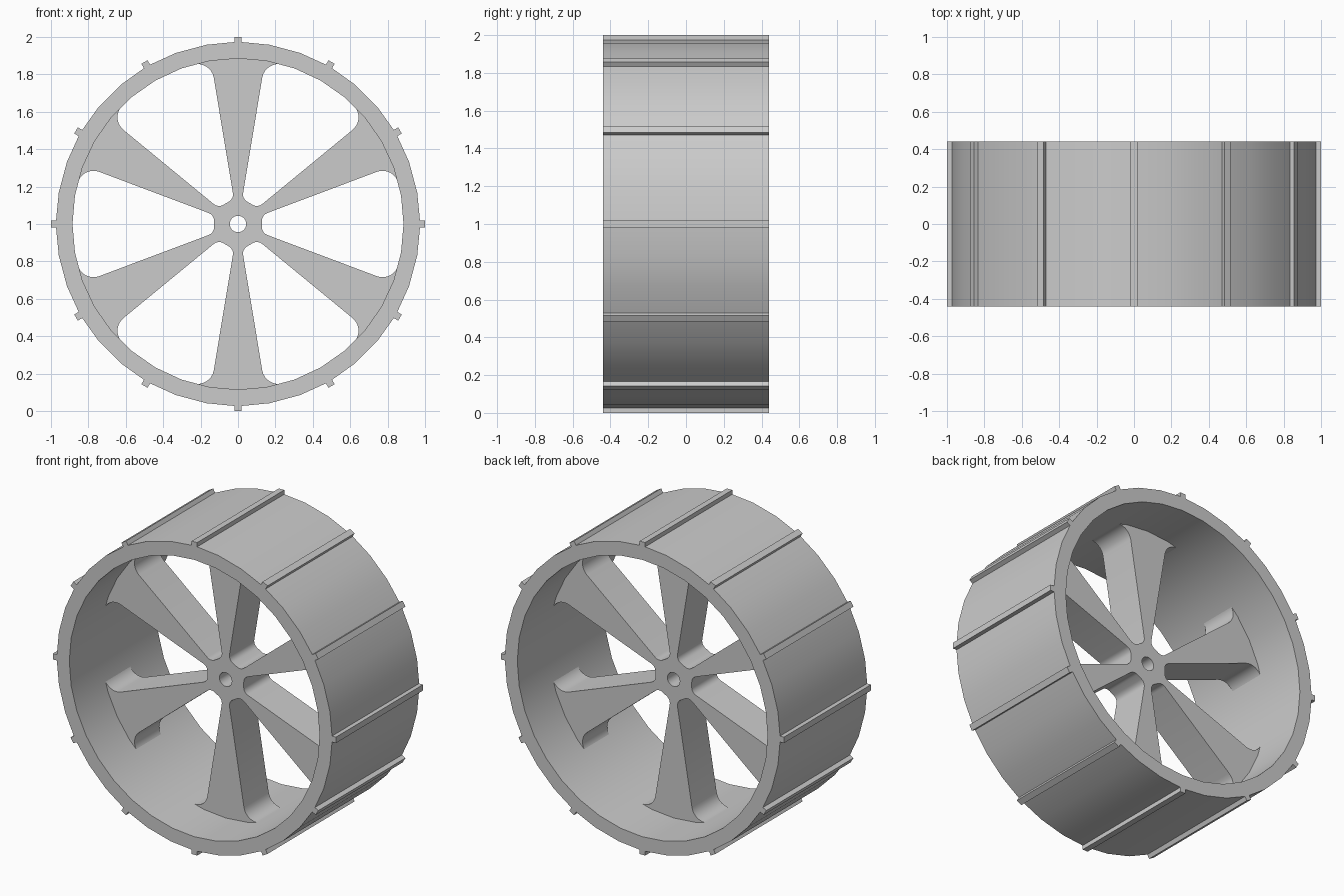
import bpy, bmesh
from math import sin, cos, tan, asin, sqrt, radians, pi
from mathutils import Vector, Matrix

cube = bpy.data.objects.get("Cube")
if cube:
    bpy.data.objects.remove(cube, do_unlink=True)

RIM_OUT, RIM_IN, RIM_HALF = 0.973, 0.885, 0.44
WEB_HALF, BORE = 0.125, 0.044

grey = bpy.data.materials.new("wheel grey")
grey.use_nodes = True
grey.diffuse_color = (0.6, 0.6, 0.6, 1)
grey.node_tree.nodes["Principled BSDF"].inputs["Base Color"].default_value = (0.6, 0.6, 0.6, 1)


def polar(r, a):
    return Vector((r * cos(a), r * sin(a)))


def circle(r, n):
    return [polar(r, 2 * pi * i / n) for i in range(n)]


def arc(centre, r, start, end, n):
    return [centre + polar(r, start + (end - start) * i / n) for i in range(n + 1)]


def turned(points, a):
    rot = Matrix.Rotation(a, 2)
    return [rot @ p for p in points]


def plate(name, loops, half):
    """Fill the outline (with holes), extrude it along y and make it a mesh."""
    curve = bpy.data.curves.new(name, "CURVE")
    curve.dimensions = "2D"
    curve.fill_mode = "BOTH"
    curve.extrude = half
    for loop in loops:
        spline = curve.splines.new("POLY")
        spline.points.add(len(loop) - 1)
        for point, co in zip(spline.points, loop):
            point.co = (co.x, co.y, 0, 1)
        spline.use_cyclic_u = True
    temp = bpy.data.objects.new(name + " outline", curve)
    bpy.context.collection.objects.link(temp)
    mesh = bpy.data.meshes.new_from_object(temp.evaluated_get(bpy.context.evaluated_depsgraph_get()))
    bpy.data.objects.remove(temp, do_unlink=True)

    bm = bmesh.new()
    bm.from_mesh(mesh)
    bmesh.ops.remove_doubles(bm, verts=bm.verts, dist=0.0001)
    bmesh.ops.recalc_face_normals(bm, faces=bm.faces)
    bm.transform(Matrix.Translation((0, 0, 1)) @ Matrix.Rotation(pi / 2, 4, "X"))
    bm.to_mesh(mesh)
    bm.free()
    mesh.name = name
    mesh.materials.clear()
    mesh.materials.append(grey)
    obj = bpy.data.objects.new(name, mesh)
    bpy.context.collection.objects.link(obj)
    bpy.ops.object.select_all(action="DESELECT")
    obj.select_set(True)
    bpy.context.view_layer.objects.active = obj
    bpy.ops.object.shade_smooth_by_angle(angle=radians(30))
    return obj


# Rim with twelve raised tread bars
half_bar = 0.019
foot = sqrt(RIM_OUT ** 2 - half_bar ** 2)
section = [Vector((foot, -half_bar)), Vector((1, -half_bar)),
           Vector((1, half_bar)), Vector((foot, half_bar)),
           polar(RIM_OUT, radians(10)), polar(RIM_OUT, radians(20))]
outer = [p for i in range(12) for p in turned(section, i * pi / 6)]
plate("rim", [outer, circle(RIM_IN, 36)], RIM_HALF)

# Hub and six flared spokes: the window edge is walked from one spoke to the next
wedge = radians(20.6)
hub_flat, hub_fillet, rim_fillet = 0.128, 0.045, 0.0875

# Flare where the upper window edge meets the rim
reach = RIM_IN - rim_fillet
flare_angle = wedge - asin(rim_fillet / reach)
flare = arc(polar(reach, flare_angle), rim_fillet, flare_angle, wedge + pi / 2, 8)

# Rounded corner where it meets the hub
corner_z = hub_flat * tan(wedge) - hub_fillet * tan((pi / 2 - wedge) / 2)
corner = arc(Vector((hub_flat + hub_fillet, corner_z)), hub_fillet, wedge + pi / 2, pi, 6)

upper = [polar(RIM_IN + 0.03, flare_angle)] + flare + corner
lower = [Vector((p.x, -p.y)) for p in upper]
tip = [polar(RIM_IN + 0.03, a) for a in (radians(25), radians(30), radians(35))]
window = lower + upper[::-1] + tip
spider = [p for i in range(6) for p in turned(window, i * pi / 3)]
plate("spokes_and_hub", [spider, circle(BORE, 24)], WEB_HALF)
